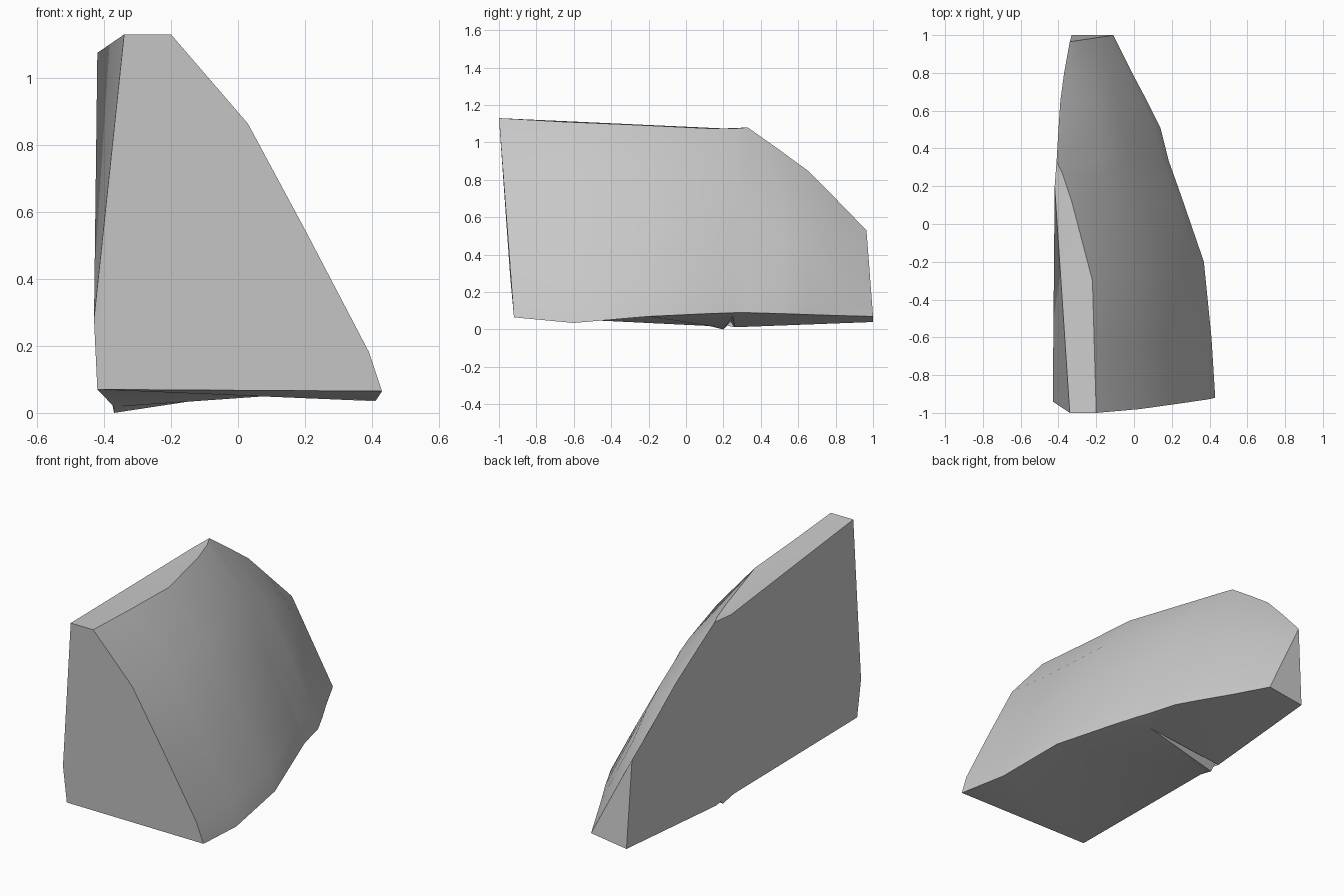
import bpy, bmesh
from mathutils import Vector

if "Cube" in bpy.data.objects:
    bpy.data.objects.remove(bpy.data.objects["Cube"], do_unlink=True)

# One plain grey stone colour
stone = bpy.data.materials.new("stone_grey")
stone.use_nodes = True
grey = (0.6, 0.6, 0.6, 1)
stone.diffuse_color = grey
stone.node_tree.nodes["Principled BSDF"].inputs["Base Color"].default_value = grey

# Upper edge, lower edge and bulge of the curved side, front to back
sections = [
    ((-.20, -1, 1.13), (.43, -.92, .065), 1),
    ((-.21, -.65, 1.11), (.41, -.6, .035), 1),
    ((-.22, -.3, 1.095), (.37, -.2, .07), 1),
    ((-.33, .12, 1.075), (.26, .12, .085), 1.1),
    ((-.38, .27, 1.075), (.207, .27, .09), 1.1),
    ((-.41, .33, 1.08), (.185, .33, .09), 1.1),
    ((-.40, .5, .96), (.14, .51, .085), 1),
    ((-.39, .65, .85), (.07, .65, .08), .9),
    ((-.37, .8, .7), (-.01, .8, .075), .7),
    ((-.34, .965, .53), (-.11, 1, .07), 0),
]
profile = [(0, 0), (.25, .072), (.55, .055), (.89, .03), (1, 0)]

bm = bmesh.new()


def vert(*p):
    return bm.verts.new(p)


def face(*verts):
    bm.faces.new(verts)


# Curved side
rows = []
for top, low, bulge in sections:
    row = []
    for f, b in profile:
        p = Vector(top).lerp(Vector(low), f)
        p.x += b * bulge
        row.append(bm.verts.new(p))
    rows.append(row)
for r, s in zip(rows, rows[1:]):
    for i in range(len(profile) - 1):
        face(r[i], s[i], s[i + 1], r[i + 1])
tops = [r[0] for r in rows]
lows = [r[-1] for r in rows]

# Corners of the flat side
front_top = vert(-.34, -1, 1.13)
front_mid = vert(-.43, -.94, .28)
front_low = vert(-.42, -.92, .07)
ridge = vert(-.42, .2, 1.075)
back_low = vert(-.33, 1, .04)

# Nick in the underside
nick = [vert(-.37, .14, .018), vert(-.37, .2, 0),
        vert(-.37, .24, .04), vert(-.37, .26, .012)]
nick_tip = vert(.09, .25, .07)
for a, b in zip(nick, nick[1:]):
    face(a, b, nick_tip)

# Front and top
face(front_top, *rows[0], front_low, front_mid)
face(front_top, *tops[:6], ridge)

# Flat side as a shallow fan
rim = [front_top, ridge, *tops[5:], back_low, *reversed(nick), front_low]
for a, b in zip(rim, rim[1:]):
    face(front_mid, a, b)

# Back end
face(*rows[-1], back_low)

# Underside in front of and behind the nick
face(front_low, *lows[:5], nick_tip, nick[0])
face(nick[3], nick_tip, *lows[4:], back_low)

bmesh.ops.triangulate(bm, faces=[f for f in bm.faces if len(f.verts) > 4])
bmesh.ops.recalc_face_normals(bm, faces=bm.faces)
mesh = bpy.data.meshes.new("rock_fragment")
bm.to_mesh(mesh)
bm.free()
mesh.materials.append(stone)
rock = bpy.data.objects.new("rock_fragment", mesh)
bpy.context.collection.objects.link(rock)

# Smooth curved side with crisp broken edges
bpy.ops.object.select_all(action="DESELECT")
rock.select_set(True)
bpy.context.view_layer.objects.active = rock
bpy.ops.object.shade_smooth_by_angle(angle=0.5)
